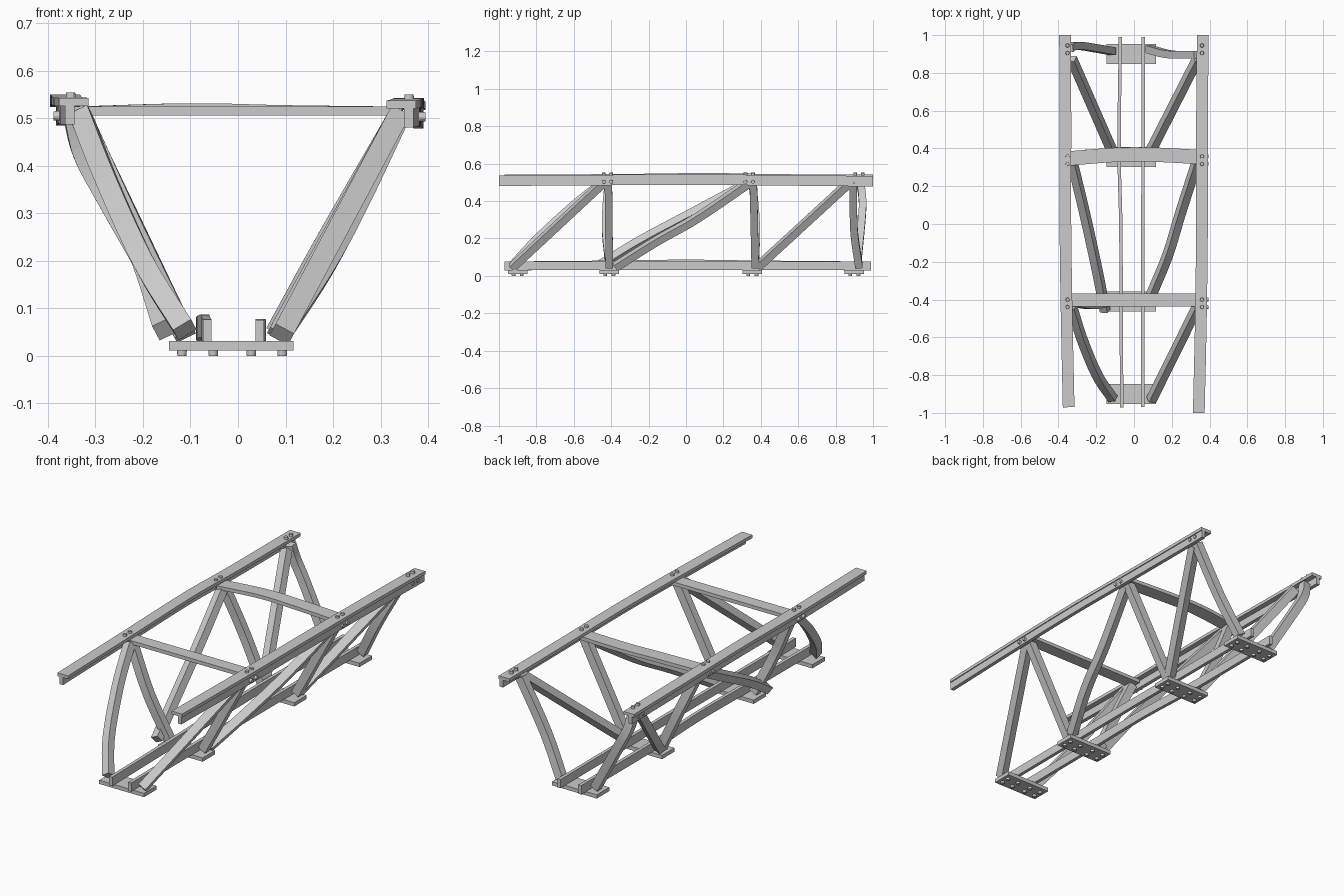
import bpy, bmesh
from mathutils import Vector

if "Cube" in bpy.data.objects:
    bpy.data.objects.remove(bpy.data.objects["Cube"])


def spline(pts, n=5):
    """Smooth path through a few points."""
    p = [Vector(q) for q in pts]
    if len(p) == 2:
        return p
    p = [2 * p[0] - p[1]] + p + [2 * p[-1] - p[-2]]
    out = []
    for i in range(1, len(p) - 2):
        a, b, c, d = p[i - 1:i + 3]
        for k in range(n):
            t = k / n
            out.append(0.5 * (2 * b + (c - a) * t + (2 * a - 5 * b + 4 * c - d) * t * t
                              + (3 * b - a - 3 * c + d) * t ** 3))
    return out + [p[-2]]


def finish(name, bm):
    bmesh.ops.recalc_face_normals(bm, faces=bm.faces)
    me = bpy.data.meshes.new(name)
    bm.to_mesh(me)
    bm.free()
    ob = bpy.data.objects.new(name, me)
    bpy.context.collection.objects.link(ob)
    return ob


def sweep(name, pts, profile, normal):
    """Sweep a closed (side, normal) profile along a path."""
    path = spline(pts)
    bm = bmesh.new()
    rings = []
    for i, p in enumerate(path):
        t = (path[min(i + 1, len(path) - 1)] - path[max(i - 1, 0)]).normalized()
        side = t.cross(Vector(normal)).normalized()
        up = side.cross(t)
        rings.append([bm.verts.new(p + side * u + up * v) for u, v in profile])
    m = len(profile)
    for r, s in zip(rings, rings[1:]):
        for j in range(m):
            bm.faces.new((r[j], r[(j + 1) % m], s[(j + 1) % m], s[j]))
    bm.faces.new(rings[0])
    bm.faces.new(rings[-1])
    return finish(name, bm)


def rect(w, h):
    return [(-w / 2, -h / 2), (w / 2, -h / 2), (w / 2, h / 2), (-w / 2, h / 2)]


def bolt(name, loc, axis):
    bm = bmesh.new()
    bmesh.ops.create_cone(bm, cap_ends=True, segments=12, radius1=0.0105, radius2=0.0095, depth=0.014)
    ob = finish(name, bm)
    ob.location = loc
    ob.rotation_mode = 'QUATERNION'
    ob.rotation_quaternion = Vector(axis).to_track_quat('Z', 'Y')


def tee(off):
    """Chord section: flat flange with a web hanging below it."""
    return [(-.031, .009), (-.031, -.008), (off - .010, -.008), (off - .010, -.047),
            (off + .010, -.047), (off + .010, -.008), (.031, -.008), (.031, .009)]


UP = (0, 0, 1)

# Upper chords, slightly warped
sweep("upper_chord_left", [(-.346, -.97, .534), (-.358, -.4, .535), (-.364, .1, .541),
                           (-.363, .5, .535), (-.365, 1, .532)], tee(-.008), UP)
sweep("upper_chord_right", [(.343, -1, .528), (.354, -.5, .531), (.360, 0, .534),
                            (.360, .5, .530), (.364, 1, .525)], tee(.016), UP)

# Lower rails
sweep("lower_rail_left", [(-.065, -.97, .053), (-.068, -.4, .058), (-.070, 0, .063),
                          (-.079, .4, .058), (-.072, .99, .053)], rect(.018, .048), UP)
sweep("lower_rail_right", [(.046, -.97, .053), (.047, 0, .055), (.050, .99, .053)],
      rect(.018, .046), UP)

# Base plates with bolts underneath
for i, y in enumerate((-.90, -.41, .355, .90)):
    sweep(f"base_plate_{i + 1}", [(-.145, y, .021), (.117, y, .021)], rect(.104, .020), UP)
    for x in (-.118, -.052, .028, .093):
        for dy in (-.022, .022):
            bolt("base_bolt", (x, y + dy, .007), (0, 0, -1))

# Side bracing: (bottom point, optional bends, top point)
bar = rect(.040, .044)
right = {
    "front_diagonal": [(.092, -.93, .045), (.337, -.435, .505)],
    "front_post": [(.087, -.41, .05), (.337, -.415, .505)],
    "middle_diagonal": [(.092, -.375, .05), (.180, -.16, .185), (.247, .06, .310), (.337, .34, .500)],
    "middle_post": [(.087, .37, .05), (.337, .360, .505)],
    "rear_diagonal": [(.087, .385, .05), (.337, .875, .500)],
    "rear_post": [(.080, .925, .05), (.190, .898, .25), (.337, .895, .505)],
}
left = {
    "front_diagonal": [(-.112, -.925, .055), (-.195, -.80, .190), (-.275, -.61, .365), (-.330, -.435, .505)],
    "front_post": [(-.115, -.41, .05), (-.222, -.43, .27), (-.330, -.415, .505)],
    "middle_diagonal": [(-.153, -.46, .057), (-.196, -.24, .190), (-.262, .06, .350), (-.330, .34, .500)],
    "middle_post": [(-.115, .37, .05), (-.222, .375, .27), (-.330, .355, .505)],
    "rear_diagonal": [(-.115, .385, .05), (-.330, .875, .500)],
    "rear_post": [(-.115, .915, .05), (-.275, .942, .330), (-.325, .942, .425), (-.345, .930, .505)],
}
for side, s, parts in (("right", 1, right), ("left", -1, left)):
    for n, pts in parts.items():
        sweep(f"{n}_{side}", pts, bar, (.88 * s, 0, -.47))

# Cross beams between the upper chords
sweep("cross_beam_front", [(-.345, -.402, .515), (.345, -.402, .515)], rect(.068, .019), UP)
sweep("cross_beam_middle", [(-.345, .347, .515), (-.1, .366, .522), (.1, .367, .518), (.345, .355, .515)],
      rect(.076, .019), UP)

# Bolts on the top flange and the outer web of each chord
for y in (-.42, .338, .925):
    for dy in (-.02, .02):
        bolt("top_bolt", (-.352, y + dy, .547), UP)
        bolt("top_bolt", (.360, y + dy, .543), UP)
        bolt("side_bolt", (-.381, y + dy, .505), (-1, 0, 0))
        bolt("side_bolt", (.387, y + dy, .503), (1, 0, 0))
